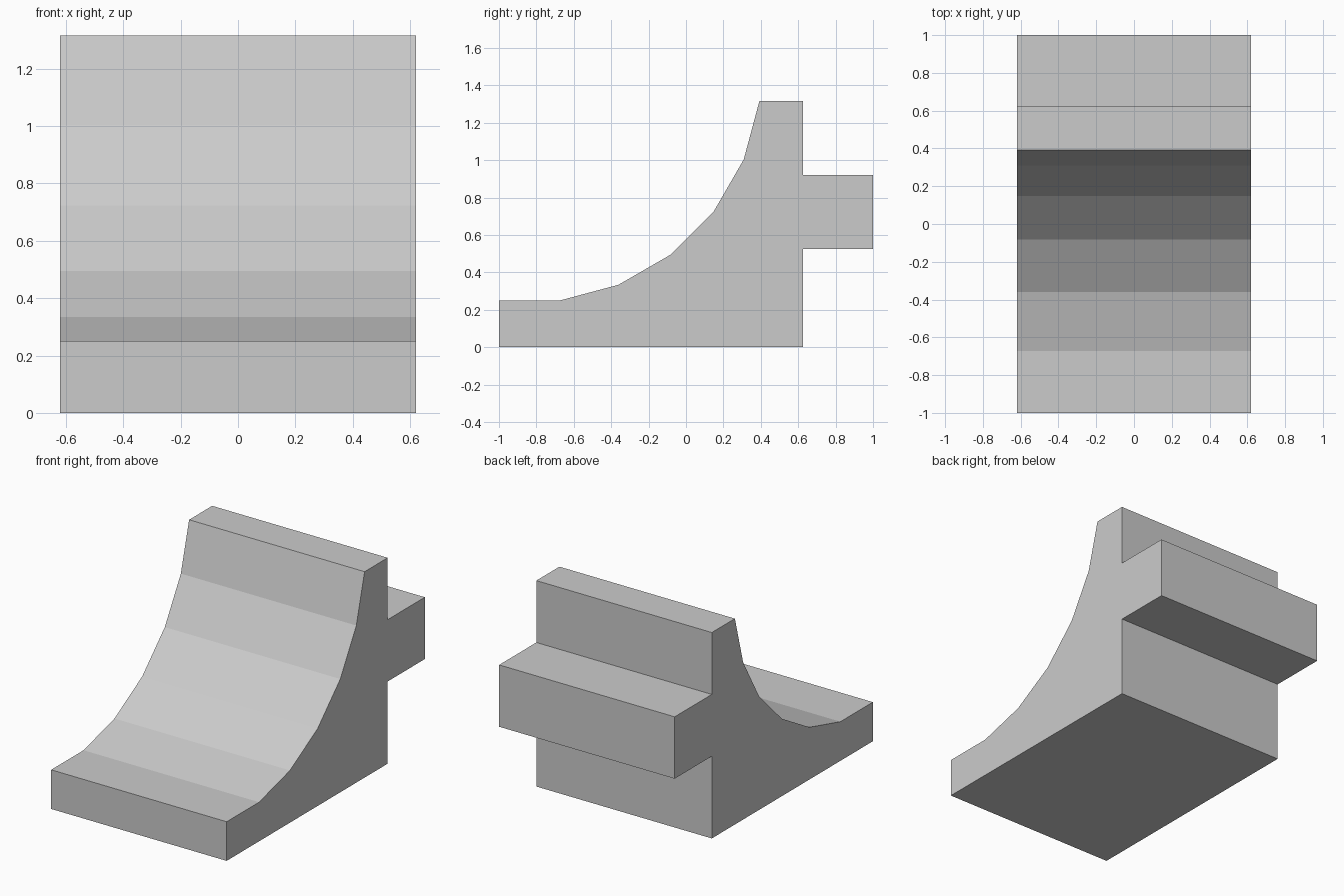
import bpy, bmesh, math

cube = bpy.data.objects.get("Cube")
if cube:
    bpy.data.objects.remove(cube, do_unlink=True)

# Plain grey material
grey = bpy.data.materials.new("plain grey")
grey.use_nodes = True
colour = (0.6, 0.6, 0.6, 1)
grey.diffuse_color = colour
grey.node_tree.nodes["Principled BSDF"].inputs["Base Color"].default_value = colour

HALF_WIDTH = 0.62
STEP = 0.323      # length of each curve facet

# Side profile (y, z): base toe, then a faceted curve turning 15 degrees per facet
profile = [(-1, 0), (-1, 0.25), (-0.673, 0.25)]
for i in range(1, 6):
    y, z = profile[-1]
    a = math.radians(15 * i)
    profile.append((y + STEP * math.cos(a), z + STEP * math.sin(a)))

# Flat crest, back wall and the rear tongue
crest = profile[-1][1]
back, tongue_top, tongue_bottom = 0.625, 0.92, 0.525
profile += [(back, crest), (back, tongue_top), (1, tongue_top),
            (1, tongue_bottom), (back, tongue_bottom), (back, 0)]

# Extrude the profile across the width
bm = bmesh.new()
face = bm.faces.new([bm.verts.new((-HALF_WIDTH, y, z)) for y, z in profile])
ext = bmesh.ops.extrude_face_region(bm, geom=[face])
moved = [v for v in ext["geom"] if isinstance(v, bmesh.types.BMVert)]
bmesh.ops.translate(bm, verts=moved, vec=(2 * HALF_WIDTH, 0, 0))
bmesh.ops.recalc_face_normals(bm, faces=bm.faces)

mesh = bpy.data.meshes.new("curved_ramp_block")
bm.to_mesh(mesh)
bm.free()
mesh.materials.append(grey)
block = bpy.data.objects.new("curved_ramp_block", mesh)
bpy.context.collection.objects.link(block)
